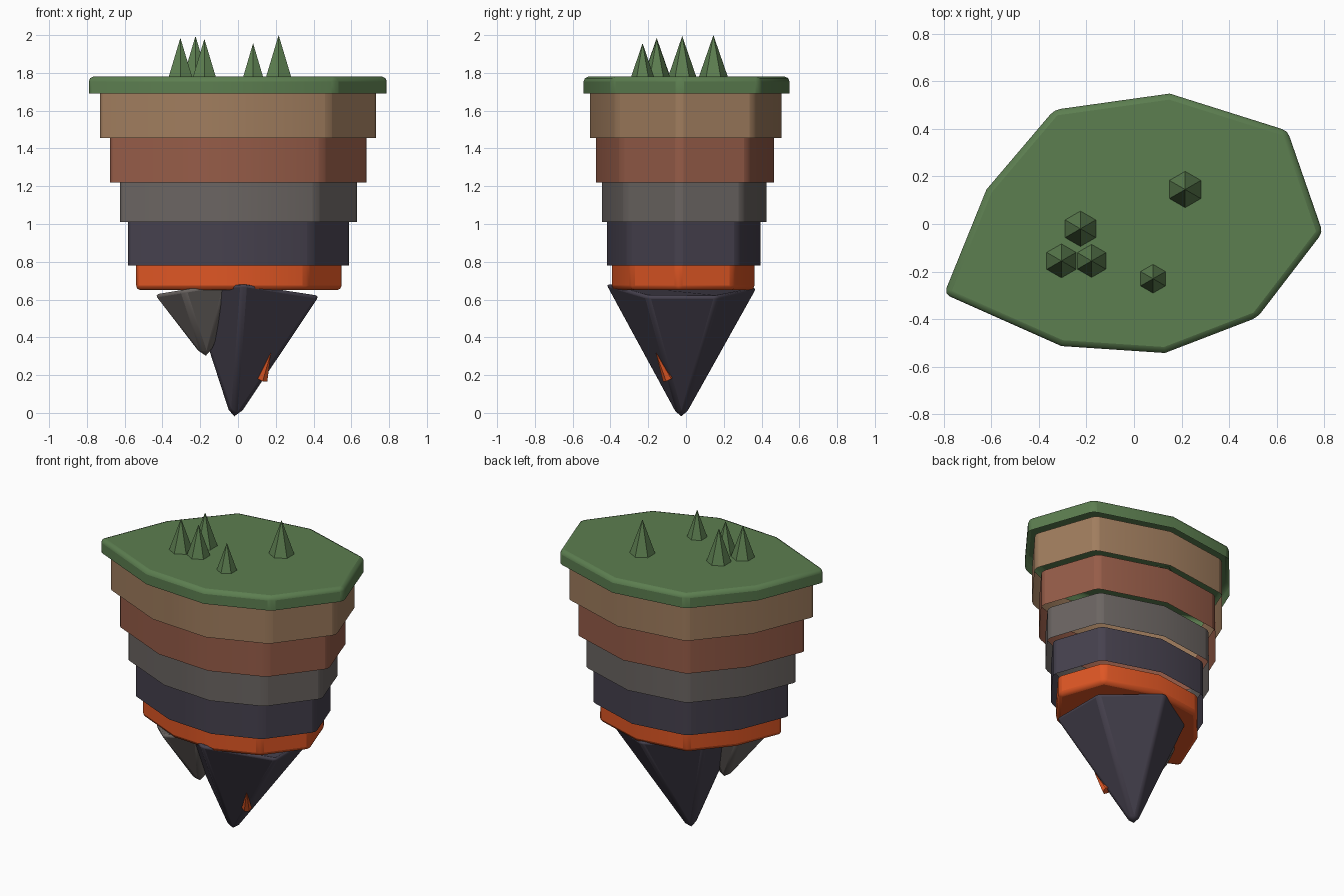
import bpy, bmesh, math
from mathutils import Vector

if "Cube" in bpy.data.objects:
    bpy.data.objects.remove(bpy.data.objects["Cube"])


def material(name, r, g, b):
    lin = [((c / 255 + 0.055) / 1.055) ** 2.4 for c in (r, g, b)]
    m = bpy.data.materials.new(name)
    m.diffuse_color = (*lin, 1)
    m.use_nodes = True
    m.node_tree.nodes["Principled BSDF"].inputs["Base Color"].default_value = m.diffuse_color
    return m


GREEN = material("grass green", 92, 126, 80)
TAN = material("soil tan", 160, 125, 94)
BRICK = material("clay red", 150, 92, 72)
GRAY = material("stone gray", 107, 101, 98)
DARK = material("dark rock", 70, 65, 78)
ORANGE = material("lava orange", 222, 86, 36)


def make(name, verts, faces, mat, bevel=0.0):
    me = bpy.data.meshes.new(name)
    bm = bmesh.new()
    vs = [bm.verts.new(v) for v in verts]
    for f in faces:
        bm.faces.new([vs[i] for i in f])
    bm.normal_update()
    bm.to_mesh(me)
    bm.free()
    ob = bpy.data.objects.new(name, me)
    bpy.context.collection.objects.link(ob)
    me.materials.append(mat)
    if bevel:
        b = ob.modifiers.new("soft_edges", 'BEVEL')
        b.width = bevel
        b.segments = 2
        b.limit_method = 'ANGLE'
        b.angle_limit = math.radians(30)
        bpy.context.view_layer.objects.active = ob
        ob.select_set(True)
        bpy.ops.object.shade_smooth_by_angle(angle=math.radians(30))
        ob.select_set(False)
    return ob


def spike(name, ring, tip, mat, bevel=0.0):
    """Closed pyramid from a counter-clockwise ring to a tip."""
    n = len(ring)
    up = tip[2] > ring[0][2]
    faces = [(i, (i + 1) % n, n) if up else ((i + 1) % n, i, n) for i in range(n)]
    cap = list(range(n))
    faces.append(cap[::-1] if up else cap)
    return make(name, list(ring) + [tip], faces, mat, bevel)


# Stepped strata: open bands of one outline, capped at the top and bottom only
OUTLINE = [(-0.798, -0.294), (-0.305, -0.513), (0.13, -0.542), (0.518, -0.393),
           (0.793, -0.035), (0.645, 0.392), (0.15, 0.548), (-0.335, 0.48), (-0.62, 0.145)]
CX, CY = 0.015, -0.055
BANDS = [("grass_top", 1.69, 1.78, 1.0, GREEN), ("soil_band", 1.455, 1.69, 0.93, TAN),
         ("clay_band", 1.22, 1.455, 0.863, BRICK), ("stone_band", 1.01, 1.22, 0.80, GRAY),
         ("dark_band", 0.78, 1.01, 0.745, DARK), ("lava_band", 0.65, 0.78, 0.693, ORANGE)]
for name, z0, z1, s, mat in BANDS:
    pts = [(CX + (x - CX) * s, CY + (y - CY) * s) for x, y in OUTLINE]
    n = len(pts)
    verts = [(x, y, z) for z in (z0, z1) for x, y in pts]
    faces = [(i, (i + 1) % n, n + (i + 1) % n, n + i) for i in range(n)]
    if name == "grass_top":
        faces.append(list(range(n, 2 * n)))
    if name == "lava_band":
        faces.append(list(range(n))[::-1])
    make(name, verts, faces, mat, 0.025)

# Hanging rocks under the island
main = [(0.43, -0.21, 0.62), (0.43, 0.17, 0.62), (0.07, 0.38, 0.665),
        (-0.26, 0.175, 0.665), (-0.26, -0.21, 0.665), (0.03, -0.43, 0.685)]
spike("main_rock", main, (-0.025, -0.025, -0.06), DARK, 0.02)
side = [(-0.21 + 0.24 * math.cos(math.radians(a)), -0.19 + 0.2 * math.sin(math.radians(a)),
         0.665 + 0.04 * math.cos(math.radians(a))) for a in range(-170, 190, 60)]
spike("side_rock", side, (-0.165, -0.15, 0.26), GRAY, 0.02)

# Lava shard stuck to the main rock
base, tip = Vector((0.13, -0.095, 0.18)), Vector((0.175, -0.16, 0.32))
rot = (tip - base).to_track_quat('Z', 'Y')
ring = [base + rot @ Vector((0.03 * math.cos(i * math.tau / 6), 0.03 * math.sin(i * math.tau / 6), 0))
        for i in range(6)]
spike("lava_shard", ring, tip, ORANGE)

# Six-sided trees: x, y, radius, top height
TREES = [(0.215, 0.145, 0.078, 2.0), (-0.225, -0.02, 0.076, 1.995), (-0.305, -0.155, 0.073, 1.985),
         (-0.178, -0.155, 0.071, 1.98), (0.08, -0.23, 0.062, 1.957)]
for k, (x, y, r, top) in enumerate(TREES):
    ring = [(x + r * math.cos(math.radians(a)), y + r * math.sin(math.radians(a)), 1.775)
            for a in range(30, 390, 60)]
    spike("tree_%d" % (k + 1), ring, (x, y, top), GREEN)
